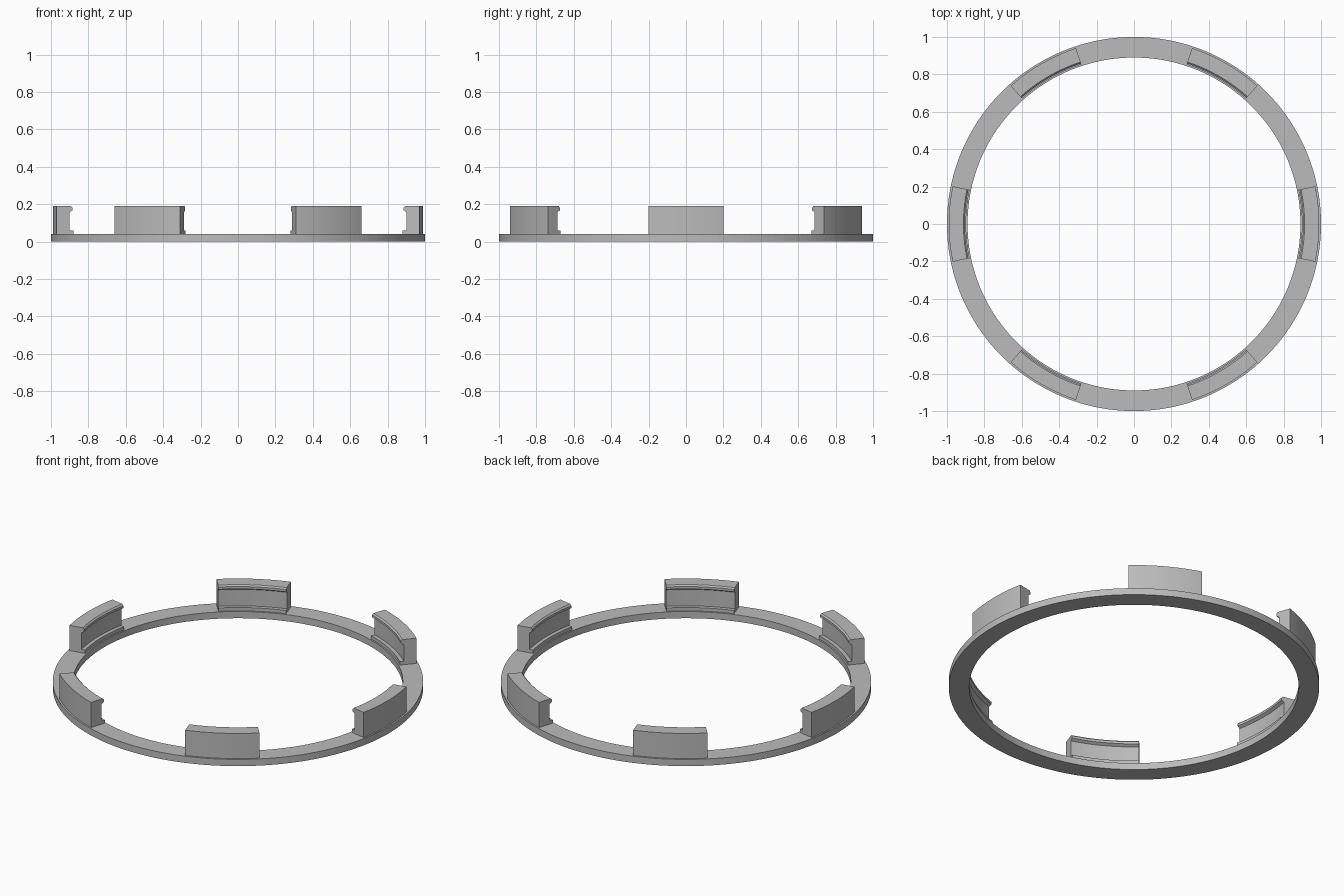
import bpy, bmesh
from math import sin, cos, radians, tau

cube = bpy.data.objects.get("Cube")
if cube:
    bpy.data.objects.remove(cube, do_unlink=True)

# Single grey plastic
grey = bpy.data.materials.new("grey_plastic")
grey.use_nodes = True
colour = (0.5, 0.5, 0.5, 1)
grey.diffuse_color = colour
grey.node_tree.nodes["Principled BSDF"].inputs["Base Color"].default_value = colour


def sweep(name, profile, start, end, steps, closed=False):
    """Sweep a closed (radius, height) profile around the z axis."""
    bm = bmesh.new()
    rows = []
    for i in range(steps if closed else steps + 1):
        a = start + (end - start) * i / steps
        rows.append([bm.verts.new((r * cos(a), r * sin(a), z)) for r, z in profile])
    count = len(profile)
    for i in range(steps):
        a, b = rows[i], rows[(i + 1) % len(rows)]
        for j in range(count):
            k = (j + 1) % count
            bm.faces.new((a[j], b[j], b[k], a[k]))
    if not closed:
        bm.faces.new(rows[0])
        bm.faces.new(rows[-1])
    bmesh.ops.recalc_face_normals(bm, faces=bm.faces)
    mesh = bpy.data.meshes.new(name)
    bm.to_mesh(mesh)
    bm.free()
    mesh.materials.append(grey)
    obj = bpy.data.objects.new(name, mesh)
    bpy.context.collection.objects.link(obj)
    return obj


# Flat base ring
base = 0.04
sweep("base_ring", [(0.89, 0), (1, 0), (1, base), (0.89, base)], 0, tau, 180, True)

# Six upright clips: foot ledge, recessed neck, and inward hooked lip
clip = [(0.99, base), (0.99, 0.19), (0.912, 0.19), (0.904, 0.182), (0.904, 0.168),
        (0.92, 0.158), (0.92, 0.06), (0.898, 0.06), (0.898, base)]
half = radians(11.75)
for n in range(6):
    middle = n * tau / 6
    sweep(f"clip_{n + 1}", clip, middle - half, middle + half, 24)
